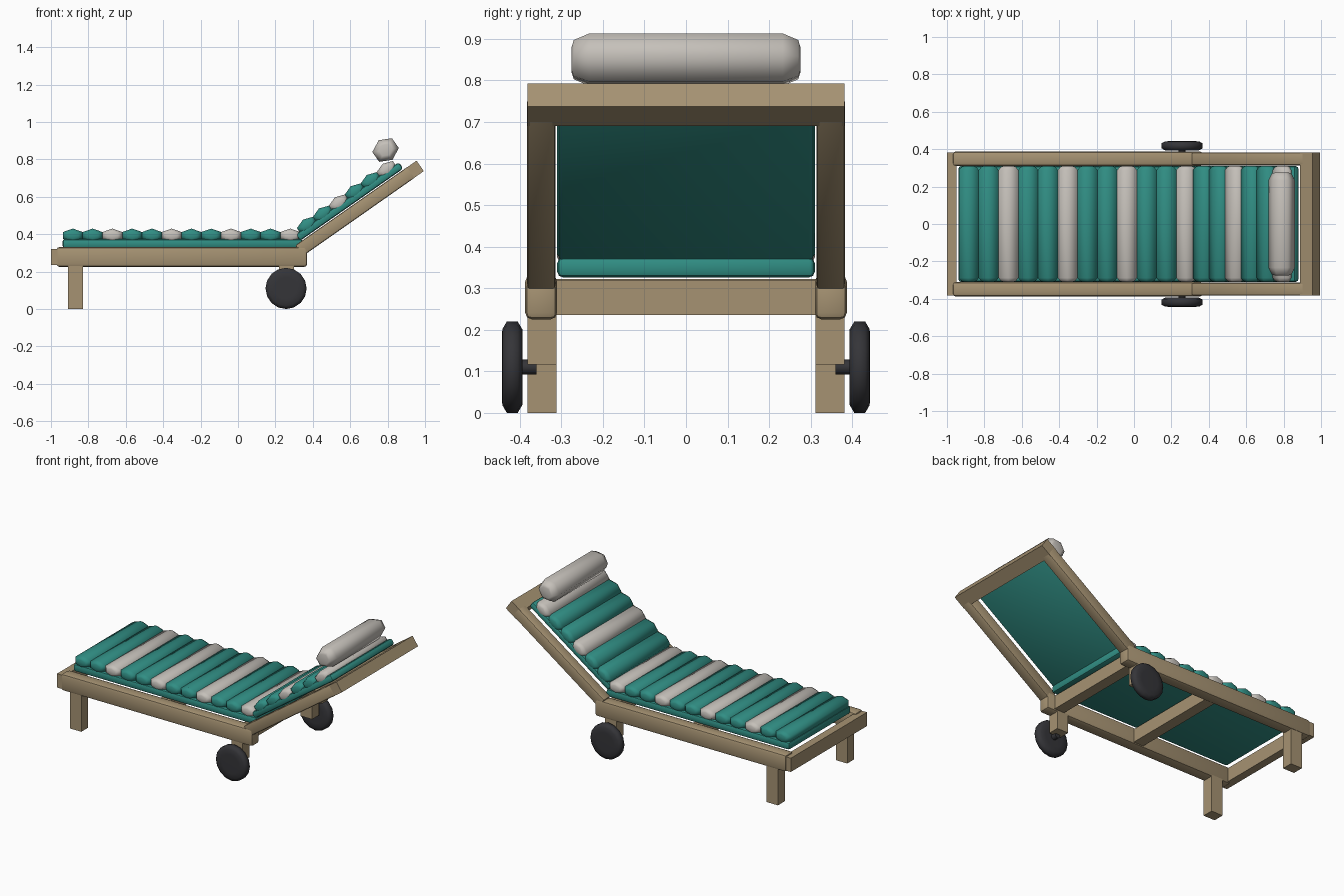
import bpy, bmesh, math
from mathutils import Matrix, Vector

if "Cube" in bpy.data.objects:
    bpy.data.objects.remove(bpy.data.objects["Cube"])

def mat(name, rgb):
    m = bpy.data.materials.new(name)
    m.diffuse_color = (*rgb, 1)
    m.use_nodes = True
    m.node_tree.nodes["Principled BSDF"].inputs["Base Color"].default_value = m.diffuse_color
    return m

WOOD = mat("wood", (0.38, 0.29, 0.17))
TEAL = mat("teal_fabric", (0.03, 0.27, 0.23))
PALE = mat("pale_fabric", (0.56, 0.53, 0.49))
RUBBER = mat("rubber", (0.035, 0.035, 0.04))

# backrest frame: local x runs up the slope, local z is its normal
BACK = Matrix.Translation((0.354, 0, 0.331)) @ Matrix.Rotation(math.radians(-35), 4, 'Y')
FLAT = Matrix.Identity(4)

def finish(name, bm, material, frame, angle=None):
    bmesh.ops.recalc_face_normals(bm, faces=bm.faces[:])
    me = bpy.data.meshes.new(name)
    bm.to_mesh(me)
    bm.free()
    me.materials.append(material)
    ob = bpy.data.objects.new(name, me)
    bpy.context.collection.objects.link(ob)
    ob.matrix_world = frame
    if angle:
        bpy.ops.object.select_all(action='DESELECT')
        ob.select_set(True)
        bpy.context.view_layer.objects.active = ob
        bpy.ops.object.shade_smooth_by_angle(angle=math.radians(angle))
    return ob

def box(name, x, y, z, material, frame=FLAT, bevel=0, segments=2):
    """Box from three (min, max) ranges, optionally with rounded edges."""
    bm = bmesh.new()
    bmesh.ops.create_cube(bm, size=1)
    for v in bm.verts:
        v.co = Vector([(r[0] + r[1]) / 2 + c * (r[1] - r[0]) for r, c in zip((x, y, z), v.co)])
    if bevel:
        bmesh.ops.bevel(bm, geom=bm.edges[:], offset=bevel, segments=segments,
                        profile=0.5, affect='EDGES')
    return finish(name, bm, material, frame, 40 if bevel else None)

def lathe_y(name, centre, rings, sides, rx, rz, material, frame=FLAT, angle=60):
    """Stack of scaled polygons along y; rings are (y, scale)."""
    bm = bmesh.new()
    loops = []
    for y, s in rings:
        loops.append([bm.verts.new((centre[0] + rx * s * math.cos(a), centre[1] + y,
                                    centre[2] + rz * s * math.sin(a)))
                      for a in (math.pi / 2 + 2 * math.pi * i / sides for i in range(sides))])
    for a, b in zip(loops, loops[1:]):
        for i in range(sides):
            j = (i + 1) % sides
            bm.faces.new((a[i], a[j], b[j], b[i]))
    bm.faces.new(loops[0])
    bm.faces.new(loops[-1])
    return finish(name, bm, material, frame, angle)

def roll(name, x, z, half, taper, rx, rz, material, frame=FLAT):
    ends = [(half, 0.5), (half - 0.005, 0.75), (half - taper, 1)]
    rings = [(-y, s) for y, s in ends] + [(y, s) for y, s in reversed(ends)]
    return lathe_y(name, (x, 0, z), rings, 6, rx, rz, material, frame, 70)

# mirrored frame parts
for side, s in (("left", -1), ("right", 1)):
    def span(a, b):
        return tuple(sorted((s * a, s * b)))
    box(f"{side}_seat_rail", (-0.97, 0.37), span(0.31, 0.387), (0.225, 0.332), WOOD, bevel=0.016)
    box(f"{side}_back_rail", (-0.035, 0.70), span(0.314, 0.383), (-0.035, 0.035), WOOD, BACK, 0.01)
    box(f"{side}_foot_leg", (-0.91, -0.83), span(0.312, 0.381), (0, 0.24), WOOD)
    box(f"{side}_wheel_leg", (0.22, 0.30), span(0.312, 0.381), (0.116, 0.24), WOOD)
    lathe_y(f"{side}_axle", (0.257, s * 0.385, 0.11), [(-0.025, 1), (0.025, 1)], 12, 0.018, 0.018, RUBBER)
    lathe_y(f"{side}_wheel", (0.257, s * 0.418, 0.11),
            [(-0.025, 0.55), (-0.024, 0.83), (-0.013, 1), (0.013, 1), (0.024, 0.83), (0.025, 0.55)],
            16, 0.11, 0.11, RUBBER)

# cross members
box("foot_board", (-1, -0.95), (-0.381, 0.381), (0.235, 0.322), WOOD)
box("middle_crossbar", (-0.33, -0.26), (-0.32, 0.32), (0.235, 0.318), WOOD)
box("wheel_crossbar", (0.25, 0.32), (-0.32, 0.32), (0.235, 0.318), WOOD)
box("head_board", (0.675, 0.757), (-0.381, 0.381), (-0.034, 0.034), WOOD, BACK)

# cushion bases
box("seat_cushion_base", (-0.938, 0.345), (-0.31, 0.31), (0.326, 0.374), TEAL, bevel=0.014)
box("back_cushion_base", (0.0, 0.675), (-0.31, 0.31), (0.04, 0.082), TEAL, BACK, 0.014)

# striped rolls, every third one pale
for i in range(12):
    roll(f"seat_roll_{i + 1}", -0.883 + 0.1057 * i, 0.393, 0.31, 0.022, 0.061, 0.037,
         PALE if i % 3 == 2 else TEAL)
for i in range(6):
    roll(f"back_roll_{i + 1}", 0.079 + 0.104 * i, 0.087, 0.31, 0.022, 0.061, 0.037,
         PALE if i % 3 == 2 else TEAL, BACK)

# head pillow
p = BACK.inverted() @ Vector((0.789, 0, 0.85))
roll("head_pillow", p.x, p.z, 0.275, 0.042, 0.074, 0.064, PALE, BACK)
